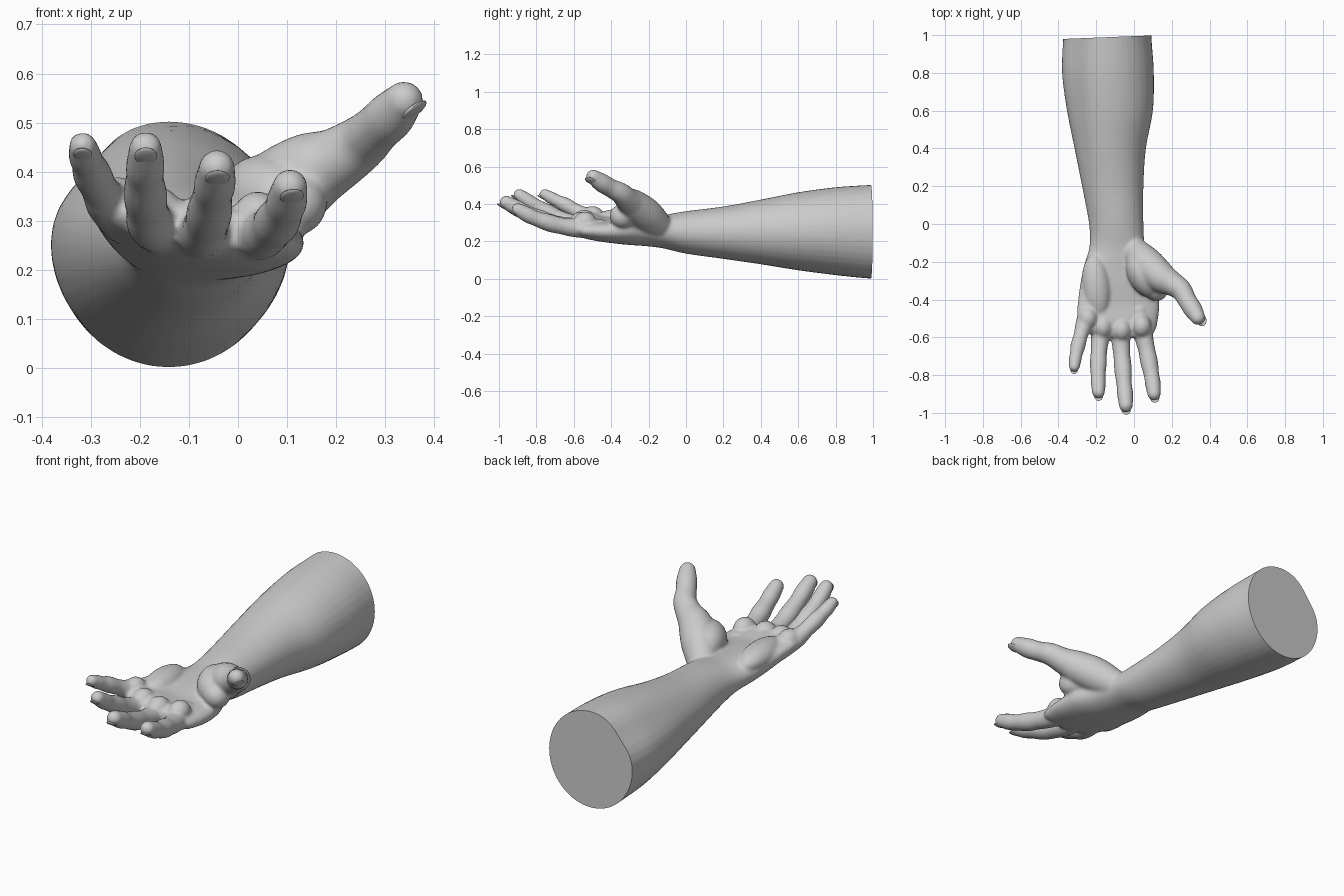
import bpy, bmesh, math
from mathutils import Vector, Matrix

if "Cube" in bpy.data.objects:
    bpy.data.objects.remove(bpy.data.objects["Cube"])

skin = bpy.data.materials.new("skin_grey")
skin.diffuse_color = (0.6, 0.6, 0.6, 1)
skin.use_nodes = True
skin.node_tree.nodes["Principled BSDF"].inputs["Base Color"].default_value = skin.diffuse_color
SIDES = 40
body = bmesh.new()


def spline(rows, steps):
    """Catmull-Rom through rows of numbers."""
    out, n = [], len(rows)
    for i in range(n - 1):
        p = [rows[max(0, min(n - 1, i + k))] for k in (-1, 0, 1, 2)]
        for s in range(steps):
            t = s / steps
            out.append([0.5 * (2 * b + (c - a) * t + (2 * a - 5 * b + 4 * c - d) * t * t
                               + (3 * b - a - 3 * c + d) * t ** 3) for a, b, c, d in zip(*p)])
    return out + [list(rows[-1])]


def skin_rings(rings):
    """Closed loft through rings of points."""
    loops = [[body.verts.new(p) for p in r] for r in rings]
    for a, b in zip(loops, loops[1:]):
        for i in range(len(a)):
            j = (i + 1) % len(a)
            body.faces.new((a[i], a[j], b[j], b[i]))
    body.faces.new(loops[0][::-1])
    body.faces.new(loops[-1])


def digit(rows):
    """Round-ended tube through (x, y, z, radius) rows."""
    pts = spline(rows, 6)
    end = Vector(pts[-1][:3])
    d = (end - Vector(pts[-2][:3])).normalized()
    r = pts[-1][3]
    for k in range(1, 7):
        a = k / 6.3 * math.pi / 2
        pts.append([*(end + d * r * math.sin(a)), r * math.cos(a)])
    rings = []
    for i, p in enumerate(pts):
        t = (Vector(pts[min(i + 1, len(pts) - 1)][:3]) - Vector(pts[max(i - 1, 0)][:3])).normalized()
        u = t.cross(Vector((0, 0, 1))).normalized()
        v = u.cross(t)
        rings.append([Vector(p[:3]) + p[3] * (u * math.cos(a) + v * math.sin(a))
                      for a in (2 * math.pi * k / 24 for k in range(24))])
    skin_rings(rings)
    return end, d, r


def mound(pos, size, turn=0):
    m = Matrix.Translation(pos) @ Matrix.Rotation(turn, 4, 'Z') @ Matrix.Diagonal((*size, 1))
    bmesh.ops.create_uvsphere(body, u_segments=24, v_segments=16, radius=1, matrix=m)


# Forearm, wrist and palm: y, left, right, bottom, top, side notch, palm cup, tilt
stations = [
    (1.08, -.375, .09, 0, .505, .08, 0, 0),
    (.98, -.376, .093, .002, .502, .08, 0, 0),
    (.80, -.381, .105, .02, .49, .07, 0, 0),
    (.60, -.355, .10, .046, .463, .05, 0, 0),
    (.40, -.315, .063, .078, .424, .03, 0, 0),
    (.20, -.275, .050, .107, .387, 0, 0, 0),
    (0, -.238, .050, .135, .362, 0, 0, 0),
    (-.12, -.236, .058, .163, .352, 0, .01, 0),
    (-.22, -.265, .085, .176, .365, 0, .03, -.05),
    (-.32, -.285, .125, .185, .375, 0, .045, -.1),
    (-.42, -.298, .135, .20, .375, 0, .05, -.15),
    (-.50, -.300, .128, .215, .37, 0, .035, -.17),
    (-.56, -.27, .115, .23, .355, 0, .02, -.17),
    (-.60, -.20, .085, .25, .33, 0, .01, -.1)]
rings = []
for y, x0, x1, z0, z1, notch, cup, tilt in spline(stations, 5):
    ring = []
    for k in range(SIDES):
        a = 2 * math.pi * k / SIDES
        f = 1 - notch * math.exp(-((a - 2.45) / .35) ** 2)
        c, s = math.cos(a) * f, math.sin(a) * f
        z = (z0 + z1) / 2 + s * (z1 - z0) / 2 + tilt * c * (x1 - x0) / 2
        if s > 0:
            z -= cup * s ** 2
        ring.append(Vector(((x0 + x1) / 2 + c * (x1 - x0) / 2, y, z)))
    rings.append(ring)
skin_rings(rings)

# Palm pads: thumb ball, heel, and one below each finger
mound((.055, -.27, .345), (.085, .13, .09), .5)
mound((-.20, -.33, .315), (.075, .17, .062), .1)
for x, y, z in ((-.245, -.50, .335), (-.165, -.545, .315), (-.065, -.56, .305), (.04, -.54, .305)):
    mound((x, y, z), (.052, .06, .055))

# Fingers and thumb
little = [(-.23, -.42, .30, .05), (-.264, -.53, .335, .046), (-.282, -.59, .365, .038), (-.297, -.645, .395, .040),
          (-.306, -.69, .417, .034), (-.312, -.72, .433, .034), (-.316, -.755, .452, .029)]
ring_f = [(-.15, -.46, .28, .055), (-.178, -.60, .295, .049), (-.186, -.68, .325, .043), (-.189, -.74, .355, .045),
          (-.19, -.80, .388, .039), (-.189, -.84, .412, .040), (-.188, -.89, .448, .034)]
middle = [(-.075, -.46, .27, .055), (-.07, -.61, .277, .050), (-.064, -.70, .295, .045), (-.058, -.77, .318, .047),
          (-.052, -.85, .352, .041), (-.047, -.90, .376, .043), (-.043, -.96, .408, .037)]
index = [(.02, -.45, .265, .055), (.05, -.59, .272, .050), (.068, -.67, .284, .045), (.08, -.73, .299, .047),
         (.093, -.80, .322, .041), (.10, -.845, .342, .042), (.106, -.898, .370, .036)]
thumb = [(-.01, -.13, .27, .07), (.065, -.21, .34, .09), (.14, -.28, .395, .083), (.20, -.315, .425, .066),
         (.25, -.35, .458, .057), (.282, -.405, .487, .050), (.312, -.452, .515, .050), (.338, -.495, .545, .040)]
tips = [(n, digit(rows), Vector(h)) for n, rows, h in (
    ("little", little, (0, -.4, -1)), ("ring", ring_f, (0, -.4, -1)), ("middle", middle, (0, -.4, -1)),
    ("index", index, (.1, -.4, -1)), ("thumb", thumb, (.5, -.3, -.6)))]
# Web between thumb and index finger
mound((.115, -.34, .335), (.065, .07, .065), .6)

# Fuse everything into one smooth skin
bmesh.ops.recalc_face_normals(body, faces=body.faces)
me = bpy.data.meshes.new("raw")
body.to_mesh(me)
body.free()
raw = bpy.data.objects.new("raw", me)
bpy.context.collection.objects.link(raw)
rm = raw.modifiers.new("fuse", 'REMESH')
rm.mode, rm.voxel_size = 'VOXEL', 0.0085
sm = raw.modifiers.new("soften", 'SMOOTH')
sm.factor, sm.iterations = 0.5, 7
deps = bpy.context.evaluated_depsgraph_get()
mesh = bpy.data.meshes.new_from_object(raw.evaluated_get(deps))
bpy.data.objects.remove(raw)

# Flat cut at the elbow end, very slightly slanted
bm = bmesh.new()
bm.from_mesh(mesh)
cut = bmesh.ops.bisect_plane(bm, geom=bm.verts[:] + bm.edges[:] + bm.faces[:], dist=1e-5,
                             plane_co=(-.14, .989, 0), plane_no=(-.04, 1, 0), clear_outer=True)
bmesh.ops.contextual_create(bm, geom=[e for e in cut["geom_cut"] if isinstance(e, bmesh.types.BMEdge)])
bm.to_mesh(mesh)
bm.free()


def finish(name, data):
    ob = bpy.data.objects.new(name, data)
    bpy.context.collection.objects.link(ob)
    data.materials.clear()
    data.materials.append(skin)
    bpy.ops.object.select_all(action='DESELECT')
    ob.select_set(True)
    bpy.context.view_layer.objects.active = ob
    bpy.ops.object.shade_smooth_by_angle(angle=math.radians(50))


finish("arm_and_hand", mesh)

# Fingernails: thin domes on the backs of the tips
for name, (end, d, r), hint in tips:
    n = (hint - d * hint.dot(d)).normalized()
    s = n.cross(d)
    m = Matrix((s, d, n)).transposed().to_4x4()
    m.translation = end + d * r * .25 + n * r * .78
    nb = bmesh.new()
    bmesh.ops.create_uvsphere(nb, u_segments=20, v_segments=12, radius=1,
                              matrix=m @ Matrix.Diagonal((r * .68, r * .85, r * .2, 1)))
    nm = bpy.data.meshes.new(name + "_nail")
    nb.to_mesh(nm)
    nb.free()
    finish(name + "_nail", nm)
